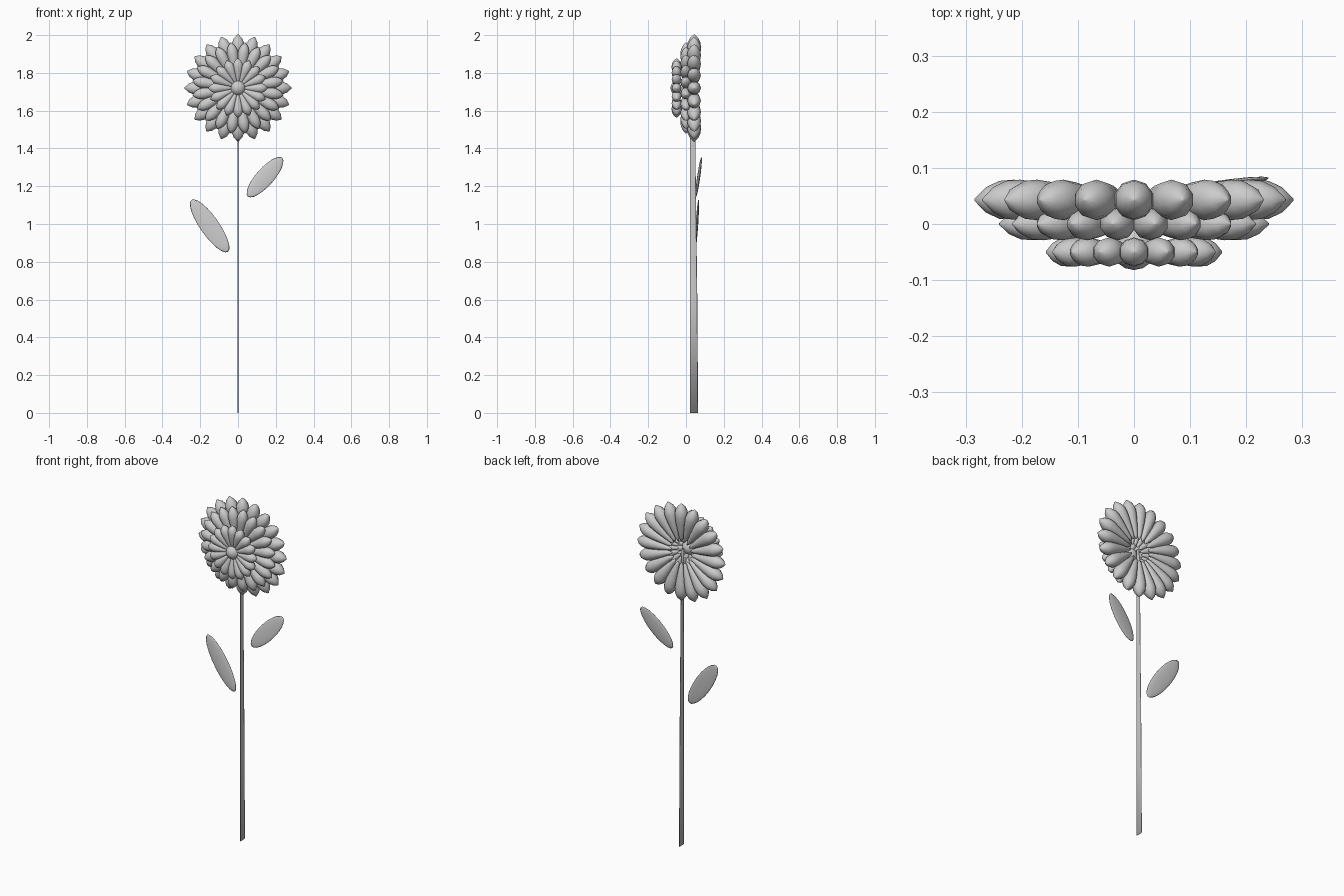
import bpy, bmesh
from math import sin, cos, pi, radians
from mathutils import Matrix, Vector

if "Cube" in bpy.data.objects:
    bpy.data.objects.remove(bpy.data.objects["Cube"], do_unlink=True)

grey = bpy.data.materials.new("plain grey")
grey.use_nodes = True
grey.diffuse_color = (0.6, 0.6, 0.6, 1)
grey.node_tree.nodes["Principled BSDF"].inputs["Base Color"].default_value = (0.6, 0.6, 0.6, 1)

FLOWER_Z = 1.72


def finish(name, bm):
    """Turn a bmesh into a smooth, coloured object."""
    bmesh.ops.recalc_face_normals(bm, faces=bm.faces)
    mesh = bpy.data.meshes.new(name)
    bm.to_mesh(mesh)
    bm.free()
    mesh.materials.append(grey)
    mesh.shade_smooth()
    obj = bpy.data.objects.new(name, mesh)
    bpy.context.collection.objects.link(obj)
    return obj


def loft(bm, rings):
    """Skin a list of vertex rings and cap both ends."""
    loops = [[bm.verts.new(p) for p in ring] for ring in rings]
    n = len(loops[0])
    for a, b in zip(loops, loops[1:]):
        for i in range(n):
            j = (i + 1) % n
            bm.faces.new((a[i], a[j], b[j], b[i]))
    bm.faces.new(loops[0])
    bm.faces.new(loops[-1])


# Petal outline: fraction of length, fraction of full width
OUTLINE = [(0, 0.12), (0.08, 0.32), (0.3, 0.62), (0.5, 0.86),
           (0.68, 1), (0.8, 0.94), (0.91, 0.62), (1, 0.06)]


def petal_ring(name, count, offset, y, inner, outer, width, depth):
    bm = bmesh.new()
    sides = 10
    for k in range(count):
        turn = Matrix.Rotation(2 * pi * (k + offset) / count, 4, 'Y')
        place = Matrix.Translation((0, y, FLOWER_Z)) @ turn
        rings = []
        for t, w in OUTLINE:
            x = inner + (outer - inner) * t
            rings.append([place @ Vector((x, depth * w * cos(2 * pi * i / sides),
                                          width * w * sin(2 * pi * i / sides)))
                          for i in range(sides)])
        loft(bm, rings)
    finish(name, bm)


# Three stacked layers of petals, back to front
petal_ring("outer_petals", 20, 0, 0.043, 0.065, 0.284, 0.036, 0.036)
petal_ring("middle_petals", 20, 0.5, 0.0, 0.05, 0.243, 0.031, 0.029)
petal_ring("inner_petals", 16, 0, -0.05, 0.025, 0.157, 0.027, 0.026)

# Flower centre
bm = bmesh.new()
bmesh.ops.create_uvsphere(bm, u_segments=16, v_segments=10, radius=1)
bmesh.ops.transform(bm, verts=bm.verts, matrix=Matrix.Translation((0, -0.038, FLOWER_Z))
                    @ Matrix.Diagonal((0.042, 0.044, 0.042, 1)))
finish("flower_centre", bm)

# Flattened, gently tapering stem
bm = bmesh.new()
stem = []
for z, y, r in [(0, 0.042, 0.022), (0.6, 0.04, 0.02), (1.2, 0.036, 0.016),
                (1.6, 0.035, 0.014), (1.73, 0.03, 0.012)]:
    stem.append([(0.0015 * cos(2 * pi * i / 12), y + r * sin(2 * pi * i / 12), z)
                 for i in range(12)])
loft(bm, stem)
obj = finish("stem", bm)


def leaf(name, centre, angle, length, width, lean):
    """Thin elliptical leaf, leaning back toward its tip."""
    bm = bmesh.new()
    bmesh.ops.create_uvsphere(bm, u_segments=20, v_segments=12, radius=1)
    for v in bm.verts:
        x, y, z = v.co
        v.co = (x * length, y * 0.007 + x * lean, z * width)
    bmesh.ops.transform(bm, verts=bm.verts, matrix=Matrix.Translation(centre)
                        @ Matrix.Rotation(-radians(angle), 4, 'Y'))
    finish(name, bm)


leaf("upper_leaf", (0.143, 0.067, 1.248), 48.5, 0.137, 0.047, 0.016)
leaf("lower_leaf", (-0.15, 0.057, 0.99), 125, 0.168, 0.05, 0.01)
